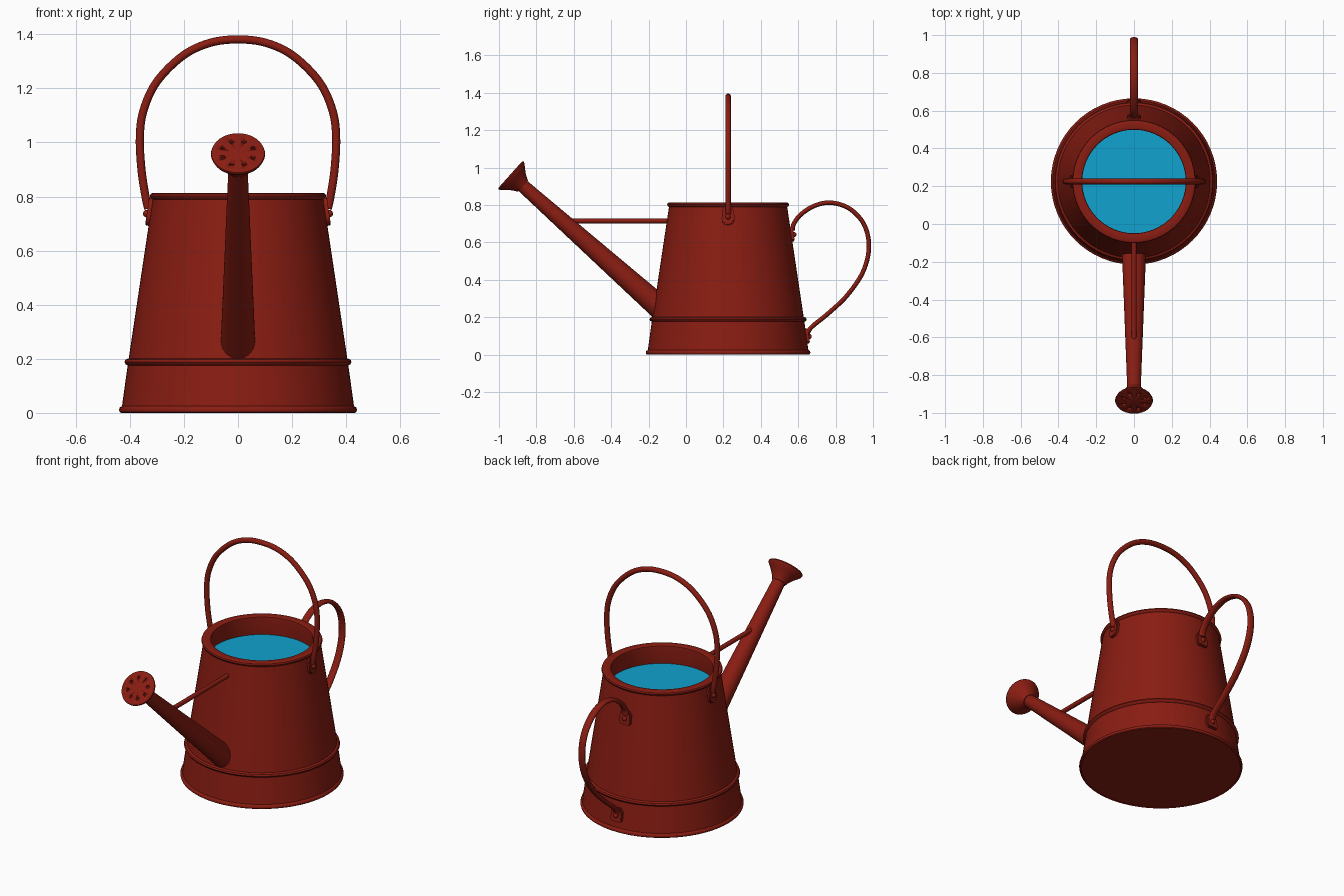
import bpy, bmesh
from math import sin, cos, pi, atan2
from mathutils import Vector, Matrix

if "Cube" in bpy.data.objects:
    bpy.data.objects.remove(bpy.data.objects["Cube"])

CY = 0.225                                  # body axis in y
TILT = atan2(0.113, 0.77)                   # wall slope


def material(name, rgb):
    m = bpy.data.materials.new(name)
    m.diffuse_color = (*rgb, 1)
    m.use_nodes = True
    m.node_tree.nodes["Principled BSDF"].inputs["Base Color"].default_value = m.diffuse_color
    return m


RED = material("red_enamel", (0.25, 0.012, 0.006))
BLUE = material("water_blue", (0.005, 0.36, 0.62))


def finish(bm, name, mat=RED, matrix=Matrix(), angle=0.7):
    bmesh.ops.recalc_face_normals(bm, faces=bm.faces)
    me = bpy.data.meshes.new(name)
    bm.to_mesh(me)
    bm.free()
    me.transform(matrix)
    me.materials.append(mat)
    ob = bpy.data.objects.new(name, me)
    bpy.context.collection.objects.link(ob)
    bpy.ops.object.select_all(action='DESELECT')
    ob.select_set(True)
    bpy.context.view_layer.objects.active = ob
    bpy.ops.object.shade_smooth_by_angle(angle=angle)
    return ob


def lathe(name, profile, matrix=Matrix(), seg=64):
    bm = bmesh.new()
    vs = [bm.verts.new((r, 0, z)) for r, z in profile]
    es = [bm.edges.new(p) for p in zip(vs, vs[1:])]
    bmesh.ops.spin(bm, geom=vs + es, cent=(0, 0, 0), axis=(0, 0, 1), angle=2 * pi,
                   steps=seg, use_duplicate=False)
    bmesh.ops.remove_doubles(bm, verts=bm.verts, dist=1e-5)
    return finish(bm, name, RED, matrix)


def smooth_path(pts, n=6):
    pts = [Vector(p) for p in pts]
    ext = [2 * pts[0] - pts[1]] + pts + [2 * pts[-1] - pts[-2]]
    out = []
    for a, b, c, d in zip(ext, ext[1:], ext[2:], ext[3:]):
        for i in range(n):
            t = i / n
            out.append(0.5 * (2 * b + (c - a) * t + (2 * a - 5 * b + 4 * c - d) * t * t
                              + (3 * b - a - 3 * c + d) * t ** 3))
    return out + [pts[-1]]


def sweep(name, path, side, w, h, seg=16):
    """Elliptical tube along a planar path; side is the plane's normal."""
    bm = bmesh.new()
    side = Vector(side)
    rings = []
    for i, p in enumerate(path):
        t = (path[min(i + 1, len(path) - 1)] - path[max(i - 1, 0)]).normalized()
        up = t.cross(side)
        rings.append([bm.verts.new(p + side * w * cos(2 * pi * k / seg)
                                   + up * h * sin(2 * pi * k / seg)) for k in range(seg)])
    for a, b in zip(rings, rings[1:]):
        for k in range(seg):
            j = (k + 1) % seg
            bm.faces.new((a[k], a[j], b[j], b[k]))
    bm.faces.new(rings[0])
    bm.faces.new(rings[-1])
    return finish(bm, name)


def axis_matrix(origin, direction):
    return Matrix.Translation(origin) @ Vector(direction).to_track_quat('Z', 'Y').to_matrix().to_4x4()


def wall_radius(z):
    return 0.43 - 0.149 * (z - 0.02)


def lug(name, angle, z, outline):
    """Riveted plate lying on the sloped wall, local x outward."""
    m = (Matrix.Translation((0, CY, 0)) @ Matrix.Rotation(angle, 4, 'Z')
         @ Matrix.Translation((wall_radius(z), 0, z)) @ Matrix.Rotation(-TILT, 4, 'Y'))
    bm = bmesh.new()
    face = bm.faces.new([bm.verts.new((-0.008, y, h)) for y, h in outline])
    ext = bmesh.ops.extrude_face_region(bm, geom=[face])['geom']
    top = [v for v in ext if isinstance(v, bmesh.types.BMVert)]
    bmesh.ops.translate(bm, verts=top, vec=(0.022, 0, 0))
    rim = [e for e in bm.edges if all(v in top for v in e.verts)]
    bmesh.ops.bevel(bm, geom=rim, offset=0.004, segments=2, affect='EDGES')
    finish(bm, name, RED, m, 0.5)
    bm = bmesh.new()
    bmesh.ops.create_uvsphere(bm, u_segments=16, v_segments=10, radius=0.014)
    finish(bm, name + "_rivet", RED, m @ Matrix.Translation((0.014, 0, 0)))


# Body with base bead, band bead, rolled rim and inner wall
lathe("body", [(0, 0.004), (0.428, 0.004), (0.432, 0), (0.438, 0.004), (0.44, 0.012), (0.437, 0.02),
               (0.429, 0.025), (0.408, 0.176), (0.416, 0.18), (0.42, 0.188), (0.416, 0.197),
               (0.404, 0.202), (0.316, 0.79), (0.323, 0.794), (0.326, 0.802), (0.323, 0.81),
               (0.316, 0.813), (0.283, 0.813), (0.276, 0.81), (0.274, 0.802), (0.292, 0.69),
               (0.292, 0.66)], Matrix.Translation((0, CY, 0)))

# Water surface
bm = bmesh.new()
bmesh.ops.create_circle(bm, cap_ends=True, segments=64, radius=0.294)
finish(bm, "water", BLUE, Matrix.Translation((0, CY, 0.70)))

# Spout, tapered along its axis
foot, rose_c = Vector((0, -0.09, 0.208)), Vector((0, -0.934, 0.957))
axis = (rose_c - foot).normalized()
length = (rose_c - foot).length
lathe("spout", [(0, 0), (0.066, 0), (0.035, length - 0.06), (0, length - 0.06)],
      axis_matrix(foot, axis), 40)

# Sprinkler rose with eight drilled holes
rose_m = axis_matrix(rose_c, (0, -0.745, 0.667))
rose = lathe("rose", [(0, -0.085), (0.04, -0.085), (0.047, -0.07), (0.06, -0.05), (0.08, -0.026),
                      (0.096, -0.009), (0.1, 0), (0.098, 0.006), (0.09, 0.008), (0, 0.008)],
             rose_m, 48)
bm = bmesh.new()
for k in range(8):
    a = (k + 0.5) * pi / 4
    bmesh.ops.create_cone(bm, cap_ends=True, segments=12, radius1=0.009, radius2=0.009, depth=0.03,
                          matrix=Matrix.Translation((0.06 * cos(a), 0.06 * sin(a), 0.008)))
cutter = finish(bm, "hole_cutter", RED, rose_m)
cutter.hide_render = True
cutter.hide_set(True)
mod = rose.modifiers.new("holes", 'BOOLEAN')
mod.object, mod.operation, mod.solver = cutter, 'DIFFERENCE', 'EXACT'

# Strut between spout and body
sweep("strut", [Vector((0, -0.63, 0.715)), Vector((0, -0.07, 0.715))], (1, 0, 0), 0.013, 0.013)

# Overhead bail handle, mirrored half path
half = [(0.332, 0.755), (0.342, 0.80), (0.357, 0.90), (0.363, 1.02), (0.349, 1.12),
        (0.3, 1.225), (0.205, 1.32), (0.105, 1.368)]
bail = [(x, CY, z) for x, z in half] + [(0, CY, 1.381)] + [(-x, CY, z) for x, z in half[::-1]]
sweep("bail_handle", smooth_path(bail), (0, 1, 0), 0.015, 0.015)

# Rear grip handle
grip = [(0.57, 0.665), (0.577, 0.70), (0.615, 0.75), (0.69, 0.797), (0.78, 0.812), (0.88, 0.777),
        (0.955, 0.69), (0.978, 0.57), (0.945, 0.44), (0.86, 0.315), (0.76, 0.22),
        (0.68, 0.155), (0.655, 0.125), (0.65, 0.10)]
sweep("grip_handle", smooth_path([(0, y, z) for y, z in grip]), (1, 0, 0), 0.021, 0.012)

# Riveted lugs: rounded for the bail, squarer for the grip
arc = [(0.034 * cos(pi + k * pi / 12), -0.01 + 0.034 * sin(pi + k * pi / 12)) for k in range(13)]
rounded = arc + [(0.032, 0.03), (0.02, 0.06), (-0.02, 0.06), (-0.032, 0.03)]
square = [(-0.036, -0.026), (-0.026, -0.036), (0.026, -0.036), (0.036, -0.026),
          (0.036, 0.022), (0.022, 0.045), (-0.022, 0.045), (-0.036, 0.022)]
lug("bail_lug_right", 0, 0.735, rounded)
lug("bail_lug_left", pi, 0.735, rounded)
lug("grip_lug_upper", pi / 2, 0.64, square)
lug("grip_lug_lower", pi / 2, 0.095, square)
